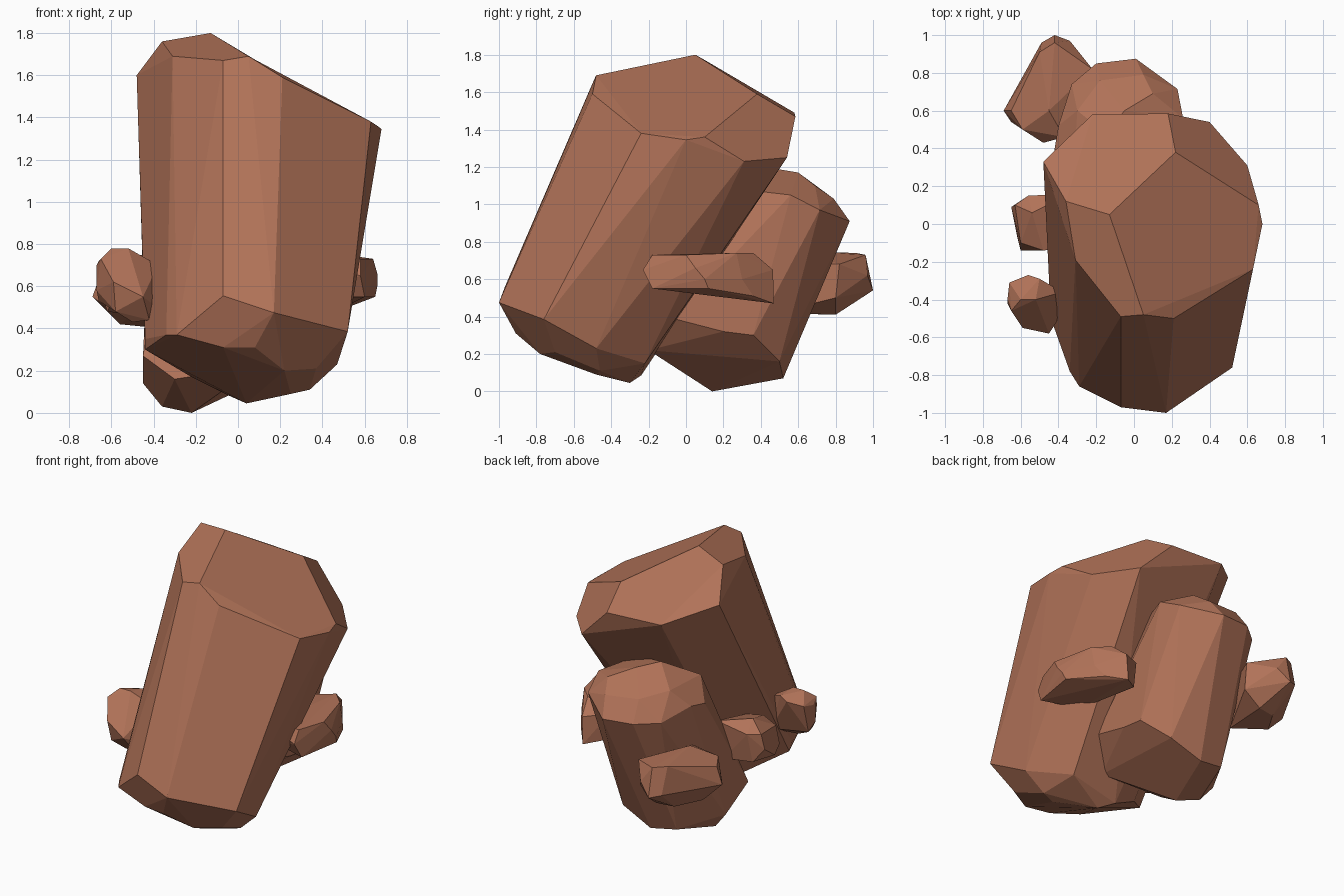
import bpy, bmesh, math

clay = bpy.data.materials.new("terracotta crystal")
clay.diffuse_color = (0.44, 0.17, 0.098, 1)


def crystal(name, *rings):
    """Faceted crystal: convex skin around a few corner points."""
    bm = bmesh.new()
    for ring in rings:
        for p in ring:
            bm.verts.new(p)
    res = bmesh.ops.convex_hull(bm, input=bm.verts[:])
    junk = {g for g in res["geom_interior"] + res["geom_unused"]
            if isinstance(g, bmesh.types.BMVert) and g.is_valid}
    bmesh.ops.delete(bm, geom=list(junk), context='VERTS')
    # merge nearly coplanar triangles into clean facets
    bmesh.ops.dissolve_limit(bm, angle_limit=math.radians(6),
                             verts=bm.verts[:], edges=bm.edges[:])
    bmesh.ops.recalc_face_normals(bm, faces=bm.faces[:])
    me = bpy.data.meshes.new(name)
    bm.to_mesh(me)
    bm.free()
    me.materials.append(clay)
    ob = bpy.data.objects.new(name, me)
    bpy.context.collection.objects.link(ob)
    return ob


# Large leaning crystal: sloped tip facets, then bottom rim and base
crystal("large_crystal",
        [(-.13, .05, 1.80), (.05, -.48, 1.69), (.21, -.50, 1.59), (.63, -.24, 1.38),
         (.68, 0, 1.345), (.66, .10, 1.36), (.22, .38, 1.59), (.60, .31, 1.23),
         (.40, .54, 1.25), (.18, .585, 1.47), (-.22, .58, 1.49), (-.36, .45, 1.55),
         (-.48, .33, 1.60), (-.36, .12, 1.76), (-.07, -.49, 1.67), (-.31, -.19, 1.69)],
        [(.17, -1.0, .475), (-.07, -.97, .555), (.52, -.76, .385), (-.29, -.86, .37),
         (-.34, -.78, .37), (-.44, -.47, .30), (-.44, -.5, .35), (.47, -.48, .23)],
        [(.08, -.91, .31), (-.07, -.89, .31), (.22, -.78, .20), (.37, -.70, .21),
         (.34, -.46, .11), (.25, -.48, .09), (.04, -.30, .045), (-.05, -.24, .085),
         (.30, -.22, .15), (-.22, -.26, .17)])

# Medium crystal behind it
crystal("medium_crystal",
        [(-.22, .14, 0), (-.36, .20, .03), (-.45, .22, .14), (-.10, .52, .07),
         (-.28, .50, .10), (.12, .50, .16), (.25, .36, .30), (.25, .20, .32),
         (.24, -.07, .39), (.09, -.20, .22), (-.30, -.10, .16), (-.45, -.02, .27)],
        [(.01, .875, .91), (-.20, .85, .92), (-.33, .74, .92), (.23, .715, .97),
         (.26, .56, 1.05), (.05, .79, 1.03), (-.18, .76, 1.05), (.10, .69, 1.10),
         (-.05, .60, 1.17), (-.15, .48, 1.19), (-.40, .52, .97), (-.30, .60, 1.08),
         (.15, .30, 1.08), (-.32, .30, 1.08), (-.42, .40, .95)])

# Small crystals around the sides
crystal("small_right_crystal",
        [(.58, -.23, .65), (.58, -.18, .73), (.60, -.18, .55), (.64, .0, .73),
         (.66, .05, .66), (.66, .10, .60), (.65, .12, .55), (.57, .27, .74),
         (.48, .36, .74), (.57, .30, .60), (.45, .465, .65), (.44, .47, .47),
         (.53, .36, .51)],
        [(.35, -.15, .70), (.35, -.10, .55), (.30, .38, .68), (.32, .38, .50)])

crystal("small_back_crystal",
        [(-.42, 1.0, .54), (-.49, .96, .56), (-.42, .96, .73), (-.50, .91, .74),
         (-.34, .97, .62), (-.22, .82, .68), (-.22, .80, .50), (-.34, .80, .41),
         (-.46, .78, .41)],
        [(-.69, .60, .55), (-.65, .54, .52), (-.65, .60, .66), (-.59, .50, .68),
         (-.48, .43, .62), (-.37, .46, .68), (-.45, .60, .75), (-.56, .62, .42),
         (-.48, .44, .48), (-.37, .48, .42)])

crystal("small_front_left_crystal",
        [(-.67, -.40, .70), (-.66, -.31, .72), (-.65, -.46, .73), (-.67, -.42, .58),
         (-.60, -.40, .78), (-.52, -.40, .78), (-.56, -.27, .74), (-.50, -.29, .76),
         (-.59, -.55, .62), (-.51, -.48, .67), (-.45, -.58, .55), (-.41, -.52, .52),
         (-.42, -.50, .44), (-.50, -.48, .43), (-.66, -.36, .53), (-.58, -.52, .48)],
        [(-.38, -.36, .70), (-.38, -.36, .48)])

crystal("small_left_crystal",
        [(-.65, .09, .58), (-.63, .10, .68), (-.60, -.14, .52), (-.62, -.06, .48),
         (-.60, -.10, .66), (-.56, .15, .68), (-.54, .06, .75), (-.58, .12, .49),
         (-.48, -.14, .68)],
        [(-.36, -.13, .66), (-.38, -.10, .45), (-.34, .16, .72), (-.38, .14, .47)])
